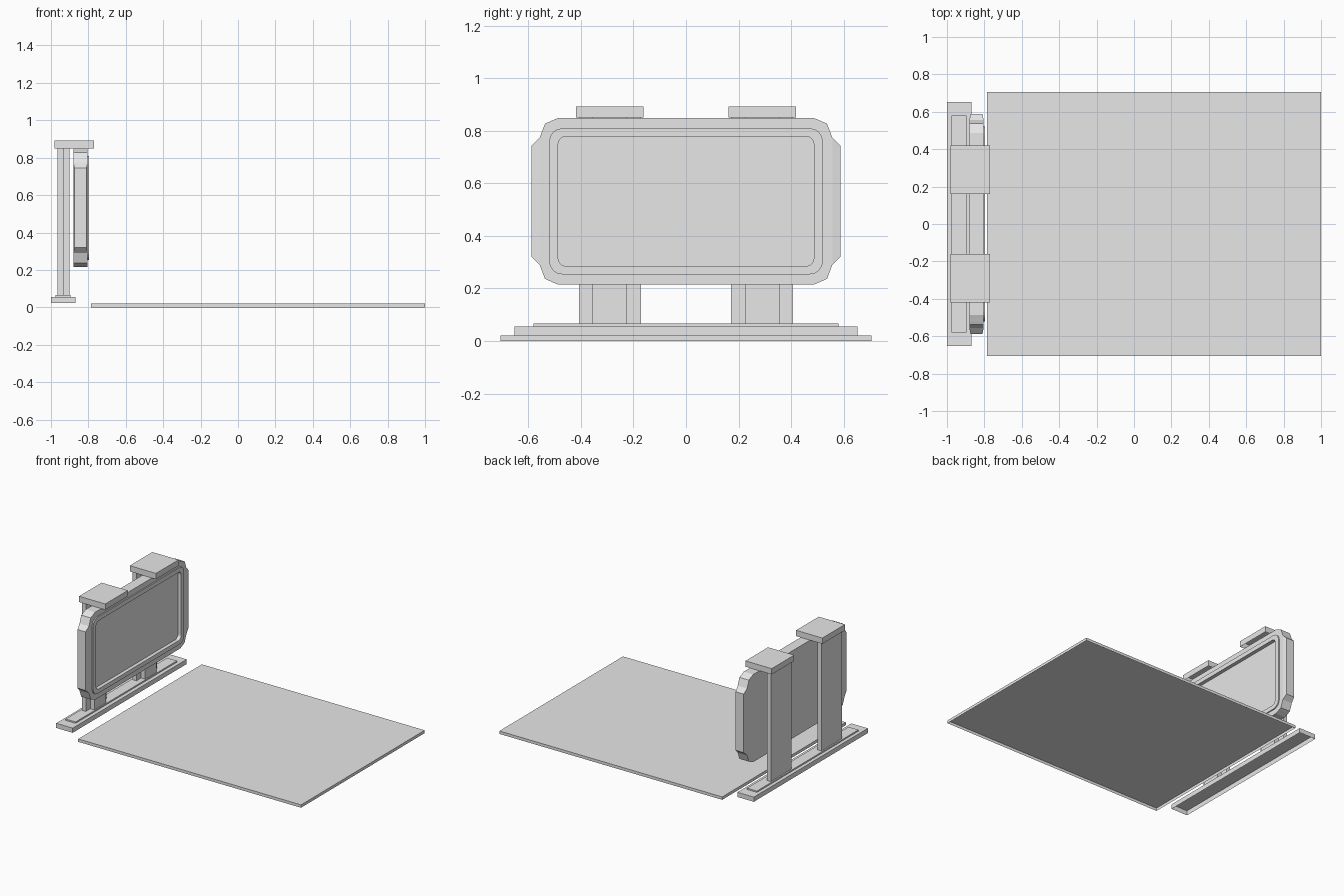
import bpy, bmesh, math

cube = bpy.data.objects.get("Cube")
if cube:
    bpy.data.objects.remove(cube, do_unlink=True)

grey = bpy.data.materials.new("plain grey")
grey.use_nodes = True
tone = (0.8, 0.8, 0.8, 1)
grey.diffuse_color = tone
grey.node_tree.nodes["Principled BSDF"].inputs["Base Color"].default_value = tone


def finish(name, bm):
    bmesh.ops.recalc_face_normals(bm, faces=bm.faces)
    mesh = bpy.data.meshes.new(name)
    bm.to_mesh(mesh)
    bm.free()
    mesh.materials.append(grey)
    ob = bpy.data.objects.new(name, mesh)
    bpy.context.collection.objects.link(ob)
    return ob


def box(name, x, y, z, open_bottom=False):
    """Box from (min, max) pairs; an open one is a shell without its underside."""
    bm = bmesh.new()
    bmesh.ops.create_cube(bm, size=1)
    for v in bm.verts:
        v.co = [p[0] if c < 0 else p[1] for c, p in zip(v.co, (x, y, z))]
    bmesh.ops.recalc_face_normals(bm, faces=bm.faces)
    if open_bottom:
        under = [f for f in bm.faces if f.normal.z < -0.5]
        bmesh.ops.delete(bm, geom=under, context='FACES_ONLY')
        mesh = bpy.data.meshes.new(name)
        bm.to_mesh(mesh)
        bm.free()
        mesh.materials.append(grey)
        ob = bpy.data.objects.new(name, mesh)
        bpy.context.collection.objects.link(ob)
        return ob
    return finish(name, bm)


def outline(corner, mid):
    """Mirror one corner, given as (y, height above middle), into a closed loop."""
    top = corner + [(-y, h) for y, h in reversed(corner)]
    return [(y, mid + h) for y, h in top] + [(y, mid - h) for y, h in reversed(top)]


def rounded(hy, hz, r, steps=4):
    turns = [math.pi / 2 * i / steps for i in range(steps + 1)]
    return [(hy - r + r * math.cos(a), hz - r + r * math.sin(a)) for a in turns]


def loft(name, loops, cap_start=True):
    """Skin a list of (x, outline) loops and close the ends."""
    bm = bmesh.new()
    rings = [[bm.verts.new((x, y, z)) for y, z in pts] for x, pts in loops]
    for a, b in zip(rings, rings[1:]):
        for i in range(len(a)):
            j = (i + 1) % len(a)
            bm.faces.new((a[i], a[j], b[j], b[i]))
    if cap_start:
        bm.faces.new(rings[0])
    bm.faces.new(rings[-1])
    return finish(name, bm)


# Ground slab and stepped foot
box("ground_slab", (-0.785, 1), (-0.707, 0.707), (0, 0.021), True)
box("foot", (-1, -0.868), (-0.652, 0.652), (0.022, 0.056), True)
box("foot_step", (-0.975, -0.895), (-0.58, 0.58), (0.056, 0.066), True)

# T-shaped posts with overhanging caps
for side, s in (("right", -1), ("left", 1)):
    def span(a, b):
        return tuple(sorted((s * a, s * b)))
    box(side + "_post_plate", (-0.965, -0.934), span(0.172, 0.408), (0.066, 0.85))
    box(side + "_post_rib", (-0.934, -0.902), span(0.225, 0.356), (0.066, 0.85))
    box(side + "_post_cap", (-0.98, -0.77), span(0.161, 0.419), (0.85, 0.892), True)

# Panel: clipped-corner body, raised rim and sunken screen in one skin
MID = 0.532
body = [(0.557, 0.242), (0.537, 0.295), (0.52, 0.303), (0.503, 0.31), (0.487, 0.317)]
shell = outline(body, MID)
rim_out = outline(rounded(0.521, 0.278, 0.05), MID)
rim_in = outline(rounded(0.487, 0.247, 0.03), MID)
loft("sign_panel", [(-0.88, shell), (-0.804, shell), (-0.804, rim_out),
                    (-0.796, rim_out), (-0.796, rim_in), (-0.822, rim_in)])

# Tapered wings on both ends of the panel
for side, s in (("right", -1), ("left", 1)):
    bm = bmesh.new()
    bmesh.ops.create_cube(bm, size=2)
    for v in bm.verts:
        outer = v.co.y > 0
        half_x, half_z = (0.032, 0.212) if outer else (0.038, 0.242)
        v.co = (-0.842 + half_x * v.co.x, s * (0.588 if outer else 0.557),
                MID + half_z * v.co.z)
    finish(side + "_panel_wing", bm)
